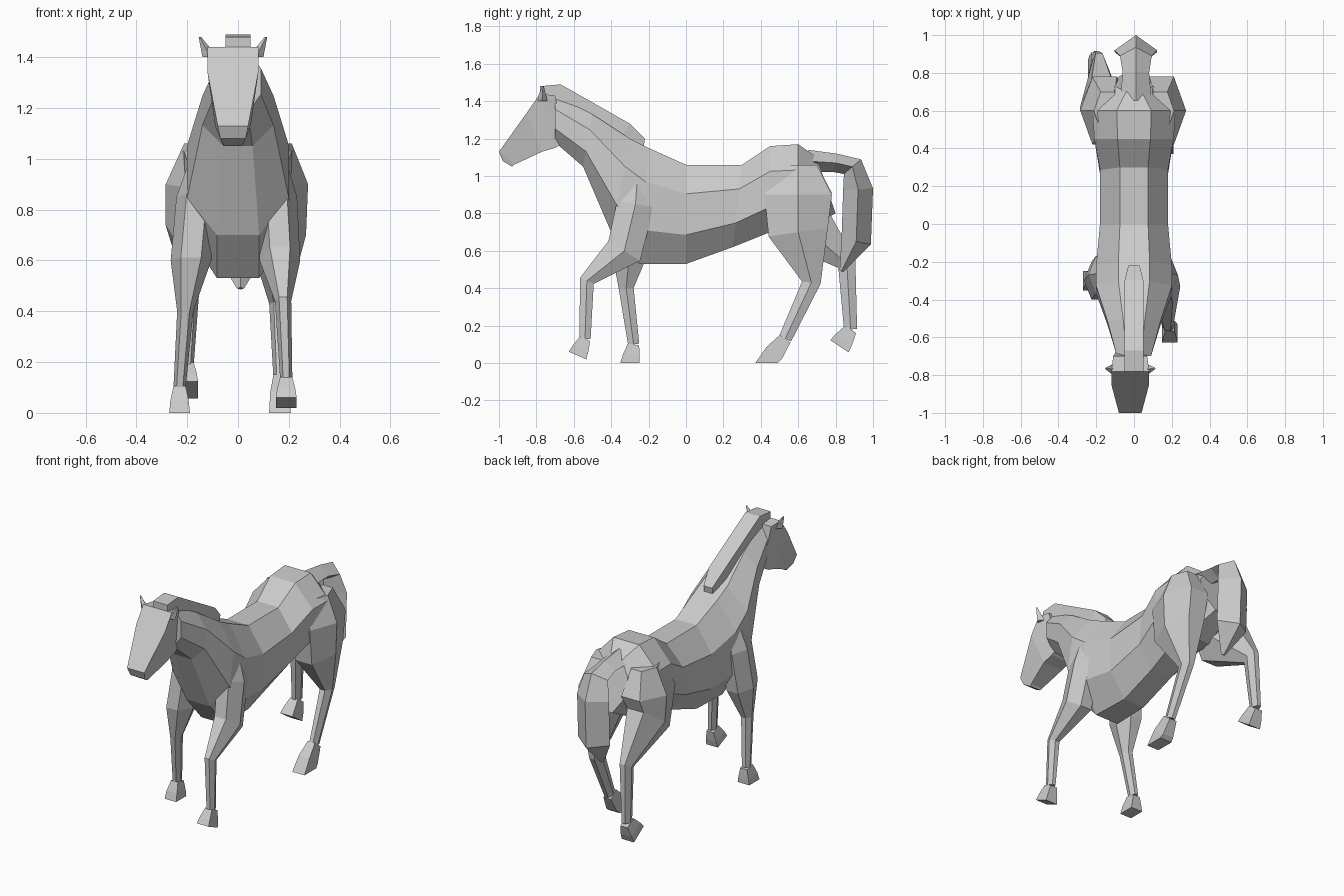
import bpy
import bmesh
from math import sin, cos, pi
from mathutils import Vector

default_cube = bpy.data.objects.get("Cube")
if default_cube:
    bpy.data.objects.remove(default_cube, do_unlink=True)

# One plain grey coat
grey = .6
coat = bpy.data.materials.new("grey_coat")
coat.use_nodes = True
coat.diffuse_color = (grey, grey, grey, 1)
shader = coat.node_tree.nodes["Principled BSDF"]
shader.inputs["Base Color"].default_value = coat.diffuse_color


def outline(sides, flat):
    """Regular polygon filling a unit square, with a flat edge or a corner on top."""
    shift = pi / sides if flat else 0
    angles = [shift + 2 * pi * i / sides for i in range(sides)]
    across = max(abs(sin(a)) for a in angles)
    return [(sin(a) / across, cos(a) / cos(shift)) for a in angles]


def loft(name, slices, sides, flat=True, keel=0):
    """Skin slices of (upper point, lower point, half width, x); keel narrows the lower edge."""
    bm = bmesh.new()
    rings = []
    for upper, lower, half_width, x in slices:
        upper, lower = Vector(upper), Vector(lower)
        ring = []
        for across, height in outline(sides, flat):
            drop = (1 - height) / 2
            y, z = upper.lerp(lower, drop)
            reach = half_width * (1 - keel * drop)
            ring.append(bm.verts.new((x + across * reach, y, z)))
        rings.append(ring)
    for ring, following in zip(rings, rings[1:]):
        for i in range(sides):
            bm.faces.new((ring[i - 1], ring[i], following[i], following[i - 1]))
    bm.faces.new(rings[0])
    bm.faces.new(rings[-1])
    bmesh.ops.recalc_face_normals(bm, faces=bm.faces[:])
    mesh = bpy.data.meshes.new(name)
    bm.to_mesh(mesh)
    bm.free()
    mesh.materials.append(coat)
    part = bpy.data.objects.new(name, mesh)
    bpy.context.scene.collection.objects.link(part)


def slices_along(path, depths, places, width_ratio):
    """Slices set square to a path in the (y, z) plane; a slice on the ground lies level."""
    points = [Vector(point) for point in path]
    slices = []
    for i, (point, depth, x) in enumerate(zip(points, depths, places)):
        before = points[max(i - 1, 0)]
        after = points[min(i + 1, len(points) - 1)]
        along = (after - before).normalized()
        if point.y == 0:
            along = Vector((0, -1))
        offset = Vector((along.y, -along.x)) * depth
        slices.append((point + offset, point - offset, depth * width_ratio, x))
    return slices


def leg(name, joints, sole, depths, hoof_x, width_ratio):
    """A leg from its top joint to the fetlock, with a hoof widening to the sole."""
    top_x = .14 if hoof_x > 0 else -.14
    last = len(joints) - 1
    places = [top_x + (hoof_x - top_x) * i / last for i in range(len(joints))]
    loft(name + "_leg", slices_along(joints, depths, places, width_ratio), sides=6)

    fetlock, ground = Vector(joints[-1]), Vector(sole)
    hoof_path = [fetlock, fetlock.lerp(ground, .6), ground]
    thin = depths[-1]
    hoof_depths = [thin, thin * 1.5, thin * 1.7]
    loft(name + "_hoof", slices_along(hoof_path, hoof_depths, [hoof_x] * 3, width_ratio), sides=4)


# Body and neck: back line, belly line and half widths from rump to poll
back_line = [(.7, 1.1), (.6, 1.17), (.45, 1.16), (.3, 1.06), (0, 1.06),
             (-.2, 1.15), (-.3, 1.2), (-.5, 1.33), (-.7, 1.43)]
belly_line = [(.8, .8), (.6, .7), (.45, .7), (.25, .62), (0, .53),
              (-.25, .53), (-.4, .7), (-.55, 1.05), (-.7, 1.18)]
half_widths = [.1, .22, .21, .18, .18, .2, .2, .14, .09]
centres = [0] * len(half_widths)
loft("body_and_neck", zip(back_line, belly_line, half_widths, centres), sides=8)

# Head, turned a little off centre and tapering to the muzzle
head_x = -.02
nape = ((-.7, 1.43), (-.65, 1.18), .09, head_x)
brow = ((-.78, 1.44), (-.7, 1.15), .1, head_x)
cheek = ((-.85, 1.34), (-.77, 1.13), .1, head_x)
muzzle = ((-1, 1.13), (-.92, 1.06), .06, head_x)
lip = ((-.98, 1.08), (-.93, 1.05), .05, head_x)
loft("head", [nape, brow, cheek, muzzle, lip], sides=4, keel=.3)

# Ears lean outward from the poll
for name, side in (("left_ear", 1), ("right_ear", -1)):
    ear_root = ((-.8, 1.4), (-.74, 1.4), .03, head_x + side * .09)
    ear_tip = ((-.77, 1.48), (-.76, 1.48), .005, head_x + side * .13)
    loft(name, [ear_root, ear_tip], sides=4, flat=False)

# Mane along the crest
forelock = ((-.78, 1.48), (-.78, 1.42), .05, 0)
mane_top = ((-.67, 1.49), (-.7, 1.4), .05, 0)
mane_low = ((-.3, 1.28), (-.35, 1.2), .05, 0)
mane_end = ((-.22, 1.2), (-.23, 1.13), .03, 0)
loft("mane", [forelock, mane_top, mane_low, mane_end], sides=4)

# Tail, arching back and hanging down to a point
tail_path = [(.65, 1.08), (.8, 1.07), (.89, 1.05), (.92, .93), (.91, .65), (.83, .49)]
tail_depths = [.06, .05, .06, .08, .08, .01]
tail_places = [.01] * len(tail_path)
loft("tail", slices_along(tail_path, tail_depths, tail_places, 1.4), sides=4, flat=False)

# Front legs share shoulders: the left steps forward, the right stands
shoulders = [(-.26, 1), (-.27, .85)]
front_depths = [.06, .1, .1, .04, .03]
leg("front_left", shoulders + [(-.33, .6), (-.53, .44), (-.54, .13)],
    (-.58, .04), front_depths, hoof_x=.19, width_ratio=.8)
leg("front_right", shoulders + [(-.3, .6), (-.32, .4), (-.28, .1)],
    (-.3, 0), front_depths, hoof_x=-.23, width_ratio=.8)

# Hind legs share hips: the left reaches under the body, the right pushes off
hips = [(.6, 1.06), (.6, .9)]
hind_depths = [.1, .18, .16, .05, .035]
leg("hind_left", hips + [(.6, .7), (.67, .43), (.53, .13)],
    (.43, 0), hind_depths, hoof_x=.165, width_ratio=.72)
leg("hind_right", hips + [(.62, .74), (.86, .53), (.88, .18)],
    (.82, .09), hind_depths, hoof_x=-.2, width_ratio=.72)
